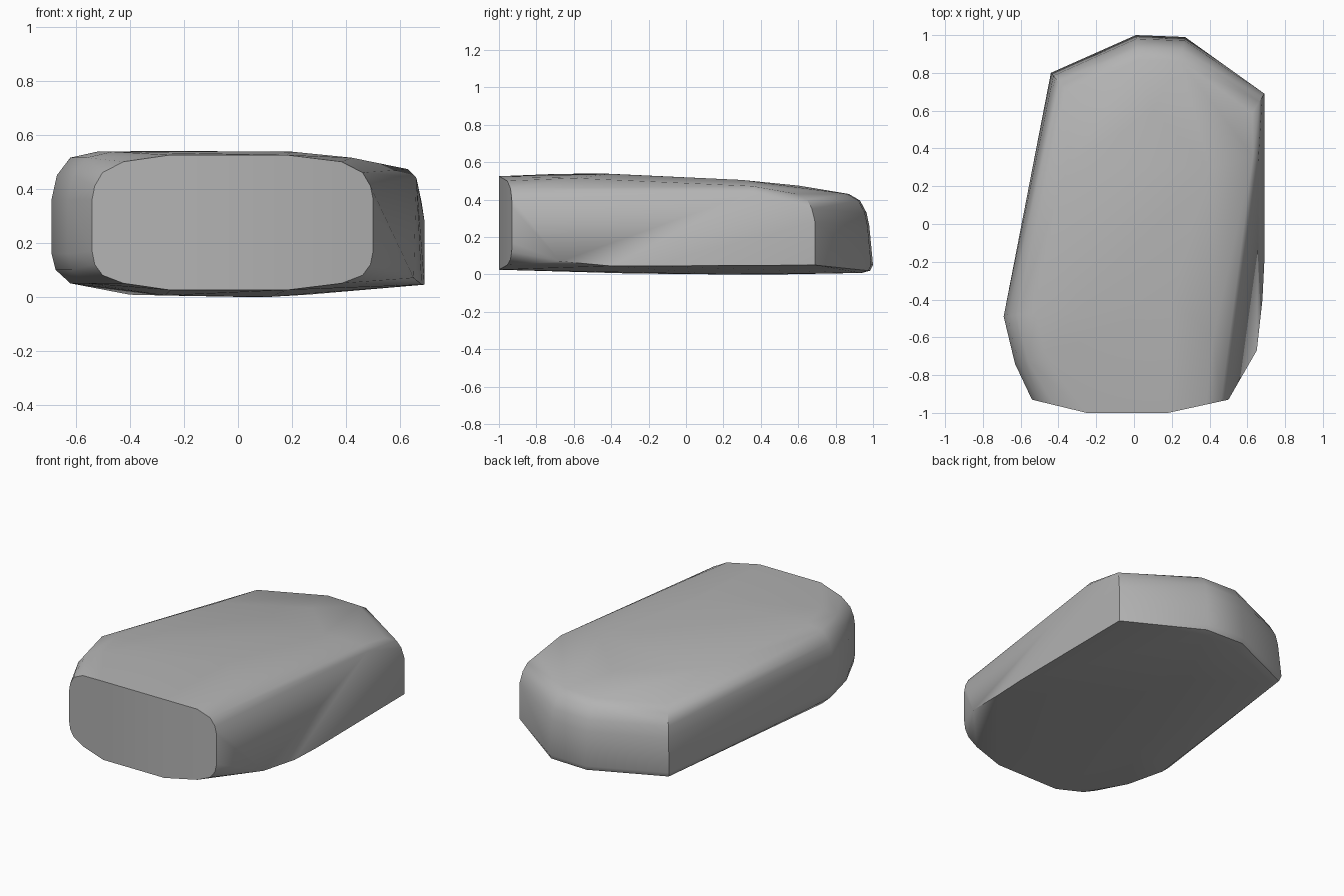
import bpy
import bmesh
from math import radians
from mathutils import Vector

cube = bpy.data.objects.get("Cube")
if cube:
    bpy.data.objects.remove(cube, do_unlink=True)

# Stone colour
stone = bpy.data.materials.new("warm_grey_stone")
stone.use_nodes = True
grey = (0.45, 0.45, 0.45, 1)
stone.diffuse_color = grey
stone.node_tree.nodes["Principled BSDF"].inputs["Base Color"].default_value = grey

points = []


def column(x, y, inward, profile):
    """Rounded vertical edge: profile is (inset, height) from an outline corner."""
    step = Vector(inward).normalized()
    for inset, z in profile:
        points.append((x + step.x * inset, y + step.y * inset, z))


# Flat front cut: centre panel and two rounded wings
for z in (0.025, 0.525):
    points.extend([(-0.25, -1, z), (0.18, -1, z)])
wing = [(0, 0.17), (0.01, 0.12), (0.04, 0.08), (0.12, 0.05),
        (0, 0.36), (0.01, 0.41), (0.04, 0.46), (0.12, 0.5)]
column(0.5, -0.93, (-0.32, -0.07), wing)
column(-0.54, -0.93, (0.29, -0.07), wing)

# Left-hand bulge of the outline
bulge = [(0, 0.16), (0.015, 0.1), (0.07, 0.05), (0, 0.36),
         (0.02, 0.45), (0.07, 0.515), (0.17, 0.537)]
column(-0.69, -0.49, (1, 0.1), bulge)
column(-0.63, -0.74, (1, 0.25), bulge)

# Back corners and tail
tail = [(0.015, 0.02), (0.06, 0.008), (0, 0.05), (0.02, 0.26),
        (0.035, 0.33), (0.07, 0.395), (0.13, 0.43)]
column(-0.44, 0.8, (0.6, -0.7), tail)
column(0.01, 1, (0.1, -1), tail)
column(0.27, 0.99, (-0.2, -1), tail)
column(0.69, 0.69, (-0.5, -0.8), [(0, 0.05), (0, 0.28), (0.02, 0.35),
                                  (0.05, 0.4), (0.12, 0.43)])

# Slanted side: low outer edge and high inner crest
points.extend([(0.65, -0.67, 0.07), (0.68, -0.4, 0.045), (0.69, -0.2, 0.045),
               (0.66, 0.36, 0.44), (0.63, 0.36, 0.472), (0.42, -0.6, 0.515)])

# Crown and underside
points.extend([(-0.3, -0.45, 0.54), (0.2, -0.4, 0.537), (-0.35, 0.3, 0.505),
               (0.4, 0.3, 0.505), (0.1, 0.6, 0.475),
               (-0.27, -0.3, 0.005), (0.12, 0.2, 0), (0, 0.5, 0)])

# Wrap the control points in one faceted shell
bm = bmesh.new()
for p in points:
    bm.verts.new(p)
hull = bmesh.ops.convex_hull(bm, input=bm.verts)
loose = {v for v in bm.verts if not v.link_faces}
bmesh.ops.delete(bm, geom=list(loose), context='VERTS')
bmesh.ops.recalc_face_normals(bm, faces=bm.faces)
mesh = bpy.data.meshes.new("stone")
bm.to_mesh(mesh)
bm.free()
mesh.materials.append(stone)

body = bpy.data.objects.new("stone", mesh)
bpy.context.collection.objects.link(body)
bpy.ops.object.select_all(action='DESELECT')
body.select_set(True)
bpy.context.view_layer.objects.active = body
bpy.ops.object.shade_smooth_by_angle(angle=radians(40))
